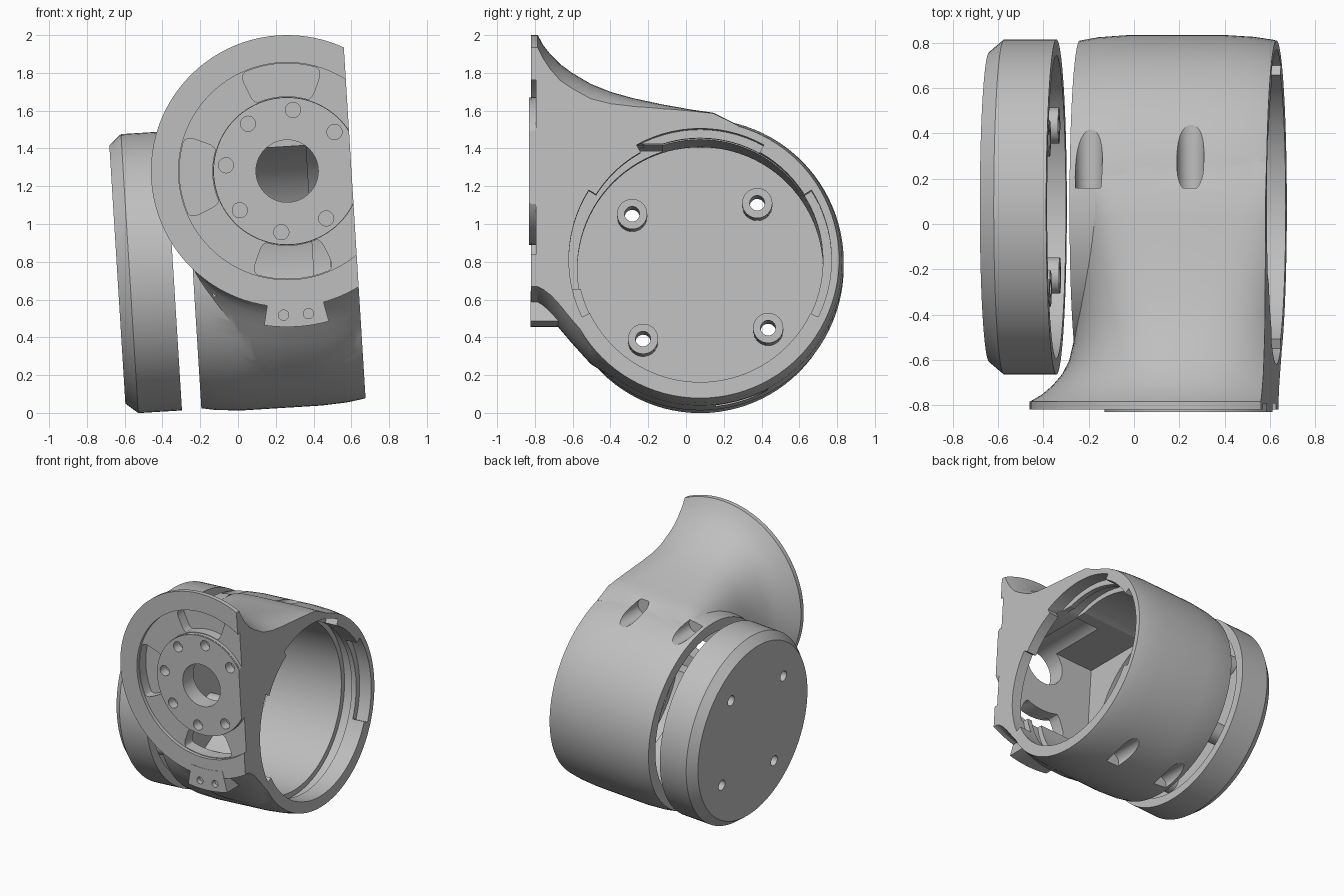
import bpy, bmesh, math
from mathutils import Matrix, Vector

old = bpy.data.objects.get("Cube")
if old:
    bpy.data.objects.remove(old)

grey = bpy.data.materials.new("satin grey")
grey.use_nodes = True
grey.diffuse_color = (0.52, 0.52, 0.52, 1)
grey.node_tree.nodes["Principled BSDF"].inputs["Base Color"].default_value = (0.52, 0.52, 0.52, 1)

TILT = Matrix.Translation((0, 0.075, 0.773)) @ Matrix.Rotation(math.radians(-3.55), 4, 'Y')
FLANGE = Vector((0.291, 0, 0.49))     # mounting flange centre, in the untilted frame
FRONT = -0.895
FACE = 0.631                          # open end plane
ORIGIN = Vector((0, 0, 0))


def finish(name, bm):
    bmesh.ops.remove_doubles(bm, verts=bm.verts, dist=1e-5)
    bmesh.ops.recalc_face_normals(bm, faces=bm.faces)
    mesh = bpy.data.meshes.new(name)
    bm.to_mesh(mesh)
    bm.free()
    mesh.materials.append(grey)
    ob = bpy.data.objects.new(name, mesh)
    bpy.context.collection.objects.link(ob)
    return ob


def lathe(name, profile, axis='X', centre=ORIGIN, steps=96):
    """Spin (along, radius) points round an axis; profiles off the axis are closed."""
    bm = bmesh.new()
    place = (lambda a, r: Vector((a, r, 0))) if axis == 'X' else (lambda a, r: Vector((r, a, 0)))
    verts = [bm.verts.new(place(a, r) + centre) for a, r in profile]
    edges = [bm.edges.new(pair) for pair in zip(verts, verts[1:])]
    if profile[0][1] > 0:
        edges.append(bm.edges.new((verts[-1], verts[0])))
    direction = (1, 0, 0) if axis == 'X' else (0, 1, 0)
    bmesh.ops.spin(bm, geom=verts + edges, cent=centre, axis=direction,
                   angle=math.tau, steps=steps, use_duplicate=False)
    return finish(name, bm)


def rod(name, start, end, radius, axis, centre, steps=32):
    return lathe(name, [(start, 0), (start, radius), (end, radius), (end, 0)], axis, centre, steps)


def sector(name, r0, r1, mid, half, start, end, axis='Y', centre=ORIGIN, rounding=0):
    """Ring segment extruded along an axis, with optional rounded corners."""
    bm = bmesh.new()
    arc = [math.radians(mid - half + 2 * half * i / 14) for i in range(15)]
    flat = [(r1 * math.cos(t), r1 * math.sin(t)) for t in arc]
    flat += [(r0 * math.cos(t), r0 * math.sin(t)) for t in reversed(arc)]
    lift = (lambda u, v, a: Vector((u, a, v))) if axis == 'Y' else (lambda u, v, a: Vector((a, u, v)))
    low, high = [[bm.verts.new(lift(u, v, a) + centre) for u, v in flat] for a in (start, end)]
    bm.faces.new(low)
    bm.faces.new(high)
    n = len(flat)
    for i in range(n):
        j = (i + 1) % n
        bm.faces.new((low[i], low[j], high[j], high[i]))
    if rounding:
        corners = [bm.edges.get((low[i], high[i])) for i in (0, 14, 15, n - 1)]
        bmesh.ops.bevel(bm, geom=corners, offset=rounding, segments=4, profile=0.5, affect='EDGES')
    return finish(name, bm)


def box(name, low, high):
    bm = bmesh.new()
    bmesh.ops.create_cube(bm, size=1)
    low, high = Vector(low), Vector(high)
    for v in bm.verts:
        v.co = (low + high) / 2 + v.co * (high - low)
    return finish(name, bm)


def combine(ob, tools, operation):
    for tool in tools:
        mod = ob.modifiers.new(operation, 'BOOLEAN')
        mod.operation, mod.solver, mod.object = operation, 'EXACT', tool
        bpy.ops.object.select_all(action='DESELECT')
        bpy.context.view_layer.objects.active = ob
        ob.select_set(True)
        bpy.ops.object.modifier_apply(modifier=mod.name)
        bpy.data.objects.remove(tool)


def settle(ob):
    ob.data.transform(TILT)
    bpy.ops.object.select_all(action='DESELECT')
    bpy.context.view_layer.objects.active = ob
    ob.select_set(True)
    bpy.ops.object.shade_smooth_by_angle(angle=math.radians(28))


# Flared neck: depth, left edge, top, bottom, squareness
SECTIONS = [
    (FRONT, -.43, 1.21, -.23, 2), (-.86, -.43, 1.21, -.23, 2), (-.83, -.38, 1.155, -.25, 2.05),
    (-.79, -.335, 1.105, -.29, 2.1), (-.74, -.295, 1.055, -.35, 2.2), (-.68, -.265, 1.01, -.42, 2.4),
    (-.58, -.245, .95, -.53, 2.6), (-.47, -.24, .905, -.6, 2.9), (-.35, -.24, .87, -.66, 3.3),
    (-.2, -.24, .835, -.715, 4), (-.05, -.24, .805, -.74, 5), (.07, -.235, .785, -.74, 6),
    (.2, -.23, .72, -.7, 6)]


def neck():
    bm = bmesh.new()
    rings, count = [], 96
    for y, left, top, bottom, power in SECTIONS:
        half_w, half_h, mid = 0.291 - left, (top - bottom) / 2, (top + bottom) / 2
        ring = []
        for i in range(count):
            c, s = math.cos(math.tau * i / count), math.sin(math.tau * i / count)
            x = math.copysign(abs(c) ** (2 / power), c)
            z = math.copysign(abs(s) ** (2 / power), s)
            ring.append(bm.verts.new((0.291 + half_w * x, y, mid + half_h * z)))
        rings.append(ring)
    for a, b in zip(rings, rings[1:]):
        for i in range(count):
            j = (i + 1) % count
            bm.faces.new((a[i], a[j], b[j], b[i]))
    bm.faces.new(rings[0])
    bm.faces.new(rings[-1])
    return finish("neck", bm)


# Housing body: barrel, neck, raised hub disc and lower tab
housing = lathe("joint_housing", [(-.24, 0), (-.24, .735), (-.16, .75), (-.02, .76), (.4, .76),
                                  (.53, .752), (.61, .74), (.7, .72), (.7, 0)])
combine(housing, [
    neck(),
    rod("hub", FRONT - .01, -.7, .39, 'Y', FLANGE, 96),
    sector("tab", .66, .825, 270, 12, FRONT - .003, -.7, centre=FLANGE),
], 'UNION')

# Open end, stepped bore and pocket behind the flange
cuts = [
    box("end_trim", (FACE, -2, -2), (2, 2, 2)),
    lathe("bore", [(-.4, 0), (-.4, .65), (.4, .65), (.4, .69), (.49, .69), (.49, .65), (.8, .65), (.8, 0)]),
    box("pocket", (-.14, -.77, -.15), (.55, -.2, .62)),
    lathe("ring_groove", [(-1, .392), (-1, .575), (-.868, .575), (-.868, .392)], 'Y', FLANGE),
    rod("hub_hole", -1, -.3, .165, 'Y', FLANGE, 64),
]
cuts += [sector("rim_notch", .6, .695, mid, 29, .53, .8, 'X') for mid in (3, 90, 177)]

# Flange windows: two blind, the lower one open to the bore
for mid, depth in ((90, -.79), (180, -.79), (270, -.45)):
    cuts.append(sector("window", .396, .57, mid, 22.5, -1, depth, centre=FLANGE, rounding=.05))

# Ring of bolt holes and the two tab holes
for k in range(7):
    t = math.radians(36 + 45 * k)
    spot = FLANGE + Vector((math.cos(t), 0, math.sin(t))) * .325
    cuts.append(rod("bolt_hole", -1, -.83, .04, 'Y', spot))
for side in (-1, 1):
    cuts.append(rod("tab_hole", -1, -.86, .027, 'Y', FLANGE + Vector((side * .066, 0, -.76))))

# Screw access slots above and below
for x in (-.155, .295):
    for z in (-.727, .727):
        cuts.append(rod("screw_slot", .085, 1, .06, 'Y', Vector((x, 0, z))))
combine(housing, cuts, 'DIFFERENCE')
settle(housing)

# End cap: hollow cup with chamfered rim, bosses and through holes
cap = lathe("end_cap", [(-.64, 0), (-.64, .685), (-.575, .74), (-.343, .74),
                        (-.343, .67), (-.57, .67), (-.57, 0)])
spots = []
for k in range(4):
    t = math.radians(50 + 90 * k)
    spots.append(Vector((0, .47 * math.cos(t), .47 * math.sin(t))))
combine(cap, [rod("boss", -.6, -.35, .08, 'X', s) for s in spots], 'UNION')
combine(cap, [rod("cap_hole", -.8, -.2, .04, 'X', s) for s in spots], 'DIFFERENCE')
settle(cap)
